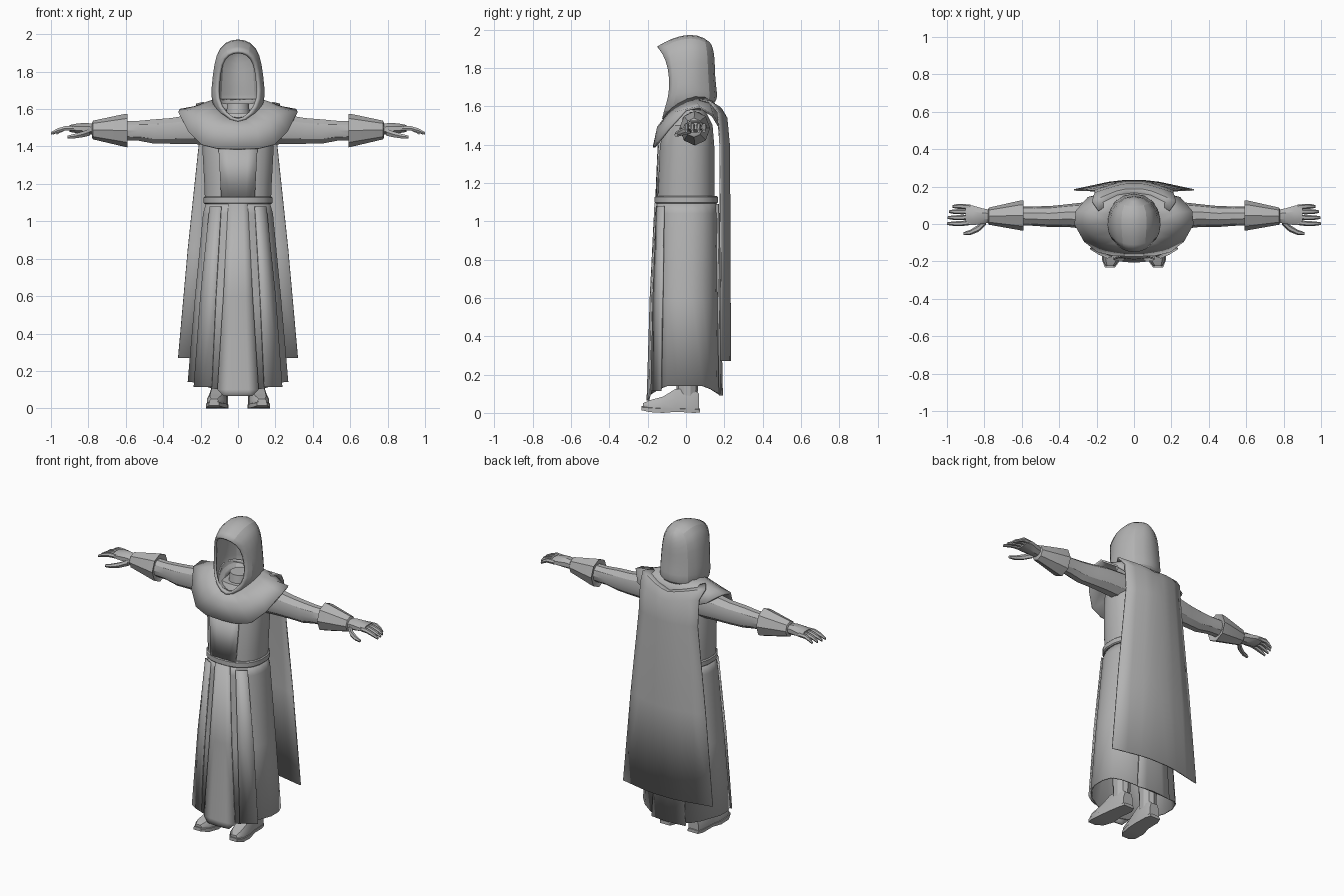
import bpy, bmesh, math

grey = bpy.data.materials.new("cloth_grey")
grey.diffuse_color = (0.45, 0.45, 0.45, 1)


def loft(name, rows, closed=True, caps=True, mirror=False, thick=0, sub=0, offset=0):
    """Skin a list of equally long point rows; optional mirror, rounding and thickness."""
    bm = bmesh.new()
    vs = [[bm.verts.new(p) for p in r] for r in rows]
    n = len(rows[0])
    for a, b in zip(vs, vs[1:]):
        for i in range(n if closed else n - 1):
            j = (i + 1) % n
            bm.faces.new((a[i], a[j], b[j], b[i]))
    if closed and caps:
        bm.faces.new(vs[0])
        bm.faces.new(vs[-1])
    bmesh.ops.recalc_face_normals(bm, faces=bm.faces)
    me = bpy.data.meshes.new(name)
    bm.to_mesh(me)
    bm.free()
    me.materials.append(grey)
    ob = bpy.data.objects.new(name, me)
    bpy.context.collection.objects.link(ob)
    if mirror:
        m = ob.modifiers.new("mirror", 'MIRROR')
        m.use_clip = True
    if sub:
        s = ob.modifiers.new("round", 'SUBSURF')
        s.levels = s.render_levels = sub
    if thick:
        s = ob.modifiers.new("thickness", 'SOLIDIFY')
        s.thickness = thick
        s.offset = offset
    return ob


def sgn_pow(v, e):
    return math.copysign(abs(v) ** e, v)


def ring(z, rx, yf, yb, n=20, e=0.85, cx=0, dip=0):
    """Level oval ring; dip lowers it at the front and back."""
    out = []
    for i in range(n):
        a = 2 * math.pi * (i + 0.5) / n
        c, s = math.cos(a), math.sin(a)
        out.append((cx + rx * sgn_pow(c, e), (yf + yb) / 2 + (yb - yf) / 2 * sgn_pow(s, e),
                    z - dip * max(0, (abs(s) - 0.55) / 0.45)))
    return out


def xring(x, cy, cz, ry, rz, n=8, turn=0):
    """Ring around an axis running along x."""
    return [(x, cy + ry * math.cos(2 * math.pi * (i + turn) / n),
             cz + rz * math.sin(2 * math.pi * (i + turn) / n)) for i in range(n)]


def limb(name, secs, n=8, turn=0):
    return loft(name, [xring(*s, n=n, turn=turn) for s in secs], mirror=True)


# hood: columns from the rim of the opening to the back spine, crown to hem
hood = [
    [(0, -.15, 1.91), (.055, -.138, 1.895), (.092, -.1, 1.845), (.104, -.08, 1.74),
     (.108, -.085, 1.65), (.068, -.112, 1.575), (0, -.128, 1.525)],
    [(0, -.07, 1.955), (.062, -.065, 1.94), (.11, -.055, 1.89), (.125, -.05, 1.76),
     (.138, -.05, 1.66), (.1, -.09, 1.575), (0, -.1, 1.515)],
    [(0, .02, 1.975), (.068, .03, 1.96), (.114, .03, 1.9), (.134, .03, 1.78),
     (.142, .03, 1.67), (.138, .02, 1.62), (.11, 0, 1.58)],
    [(0, .09, 1.96), (.06, .1, 1.94), (.095, .112, 1.88), (.1, .118, 1.77),
     (.105, .125, 1.67), (.108, .13, 1.63), (.09, .1, 1.59)],
    [(0, .135, 1.92), (0, .15, 1.88), (0, .158, 1.83), (0, .155, 1.75),
     (0, .168, 1.67), (0, .17, 1.64), (0, .13, 1.6)],
]
loft("hood", hood, closed=False, mirror=True, thick=.016, sub=1)

# neck inside the hood
loft("neck", [ring(1.5, .07, -.06, .08, 12, 1), ring(1.63, .06, -.04, .08, 12, 1)])

# mantle over the shoulders: neck, shoulder and flared hem rows, front to back
mantle = [
    [(0, -.10, 1.55), (.05, -.095, 1.56), (.09, -.07, 1.59), (.11, -.03, 1.62), (.12, .01, 1.64),
     (.12, .05, 1.65), (.1, .09, 1.65), (.05, .11, 1.65), (0, .12, 1.65)],
    [(0, -.145, 1.49), (.1, -.13, 1.5), (.165, -.105, 1.53), (.21, -.06, 1.565), (.23, 0, 1.595),
     (.23, .06, 1.61), (.18, .12, 1.61), (.09, .15, 1.6), (0, .16, 1.59)],
    [(0, -.168, 1.385), (.11, -.165, 1.388), (.195, -.145, 1.41), (.265, -.09, 1.48),
     (.317, 0, 1.58), (.31, .07, 1.595), (.245, .14, 1.55), (.12, .17, 1.5), (0, .18, 1.48)],
]
loft("mantle", mantle, closed=False, mirror=True, thick=.012)

# torso, belt and skirt
loft("torso", [ring(1.1, .178, -.15, .15), ring(1.2, .182, -.148, .15), ring(1.38, .192, -.138, .15),
               ring(1.5, .19, -.12, .14), ring(1.58, .12, -.07, .1)])
loft("belt", [ring(1.092, .18, -.16, .162), ring(1.098, .186, -.165, .168),
              ring(1.126, .186, -.165, .168), ring(1.132, .18, -.16, .162)])
loft("skirt", [ring(1.1, .168, -.152, .155), ring(1.04, .185, -.158, .162),
               ring(.6, .228, -.175, .168), ring(.14, .268, -.188, .175, dip=.045)],
     caps=False, thick=.008)


def panel(name, rows, thick=.009):
    """Slightly bowed cloth strip from (z, inner x, outer x, inner y, outer y) rows."""
    loft(name, [[(x0, y0, z), ((x0 + x1) / 2, y0 * .6 + y1 * .4, z), (x1, y1, z)]
                for z, x0, x1, y0, y1 in rows], closed=False, mirror=True, thick=thick)


# stitched cloth panels
panel("front_tabard", [(1.095, 0, .052, -.16, -.155), (.6, 0, .078, -.185, -.175),
                       (.1, 0, .11, -.2, -.188), (.065, 0, .075, -.202, -.196)])
panel("side_front_panel", [(1.08, .09, .15, -.153, -.115), (.6, .118, .2, -.171, -.122),
                           (.115, .14, .235, -.181, -.13)], .008)
panel("chest_panel", [(1.13, 0, .09, -.155, -.15), (1.41, 0, .105, -.143, -.137)])
panel("back_tabard", [(1.09, 0, .06, .168, .16), (.6, 0, .09, .178, .168), (.09, 0, .12, .188, .176)])

# cape: rows of (z at centre, z at edge, half width, y at centre, y at edge)
cape = []
for z0, z1, w, y0, y1 in [(1.58, 1.635, .19, .15, .07), (1.575, 1.625, .225, .185, .12),
                          (1.53, 1.57, .21, .212, .165), (1.4, 1.4, .21, .225, .178),
                          (.85, .85, .268, .229, .18), (.27, .27, .32, .23, .182)]:
    cape.append([(w * t, y0 + (y1 - y0) * max(0, (t - .3) / .7), z0 + (z1 - z0) * t)
                 for t in (0, .2, .42, .7, 1)])
loft("cape", cape, closed=False, mirror=True, thick=.008)

# sleeves and flared gauntlets
limb("sleeve", [(.15, .045, 1.49, .075, .085), (.27, .045, 1.49, .07, .08), (.36, .045, 1.483, .06, .072),
                (.45, .04, 1.48, .056, .068), (.53, .042, 1.484, .052, .056), (.62, .045, 1.485, .05, .055)], 10)
limb("gauntlet", [(.6, .046, 1.485, .06, .068), (.59, .046, 1.485, .08, .09),
                  (.605, .046, 1.486, .08, .088), (.775, .042, 1.488, .046, .05),
                  (.78, .042, 1.488, .038, .04)])

# hands: palm, four fingers and a thumb
limb("palm", [(.76, .042, 1.49, .034, .03), (.81, .042, 1.495, .045, .034), (.86, .046, 1.497, .056, .028),
              (.9, .05, 1.496, .056, .02)], 8, .5)
for i, (y, tip) in enumerate([(.002, 1.0), (.034, .998), (.066, .988), (.094, .97)]):
    limb("finger_%d" % (i + 1), [(.875, y * .9 + .006, 1.497, .013, .015), (.925, y, 1.497, .014, .014),
                                 (.965 if i < 3 else .95, y, 1.485, .012, .013),
                                 (tip, y, 1.47, .007, .008)], 6)
limb("thumb", [(.79, .015, 1.478, .018, .022), (.83, -.022, 1.465, .019, .018),
               (.875, -.045, 1.455, .014, .014), (.912, -.052, 1.45, .008, .009)], 6)

# legs inside the skirt
loft("leg", [ring(.08, .046, -.05, .06, 10, 1, .1), ring(.2, .052, -.05, .065, 10, 1, .1),
             ring(.45, .065, -.06, .075, 10, 1, .1), ring(1.0, .08, -.08, .09, 10, 1, .09)], mirror=True)


def shoe_part(name, secs):
    """Sections from heel to toe: y, centre x, half width, bottom, shoulder and top height."""
    loft(name, [[(cx + hw * f, y, z) for f, z in
                 ((-1, z0), (1, z0), (1, z1), (.65, z2), (-.65, z2), (-1, z1))]
                for y, cx, hw, z0, z1, z2 in secs], mirror=True)


shoe_part("shoe", [(.068, .1, .036, .02, .06, .1), (.035, .1, .046, .02, .08, .125),
                   (-.055, .106, .047, .02, .075, .125), (-.12, .112, .053, .02, .05, .085),
                   (-.19, .122, .045, .025, .045, .066), (-.225, .128, .024, .03, .04, .05)])
shoe_part("sole", [(.074, .1, .036, .002, .015, .022), (.04, .1, .048, 0, .02, .026),
                   (-.05, .106, .05, .006, .022, .026), (-.12, .112, .058, 0, .022, .026),
                   (-.19, .122, .05, .004, .026, .032), (-.232, .128, .027, .014, .03, .036)])

# smooth shading with crisp folds
for ob in bpy.context.scene.objects:
    ob.select_set(True)
    bpy.context.view_layer.objects.active = ob
bpy.ops.object.shade_smooth_by_angle(angle=math.radians(32))
